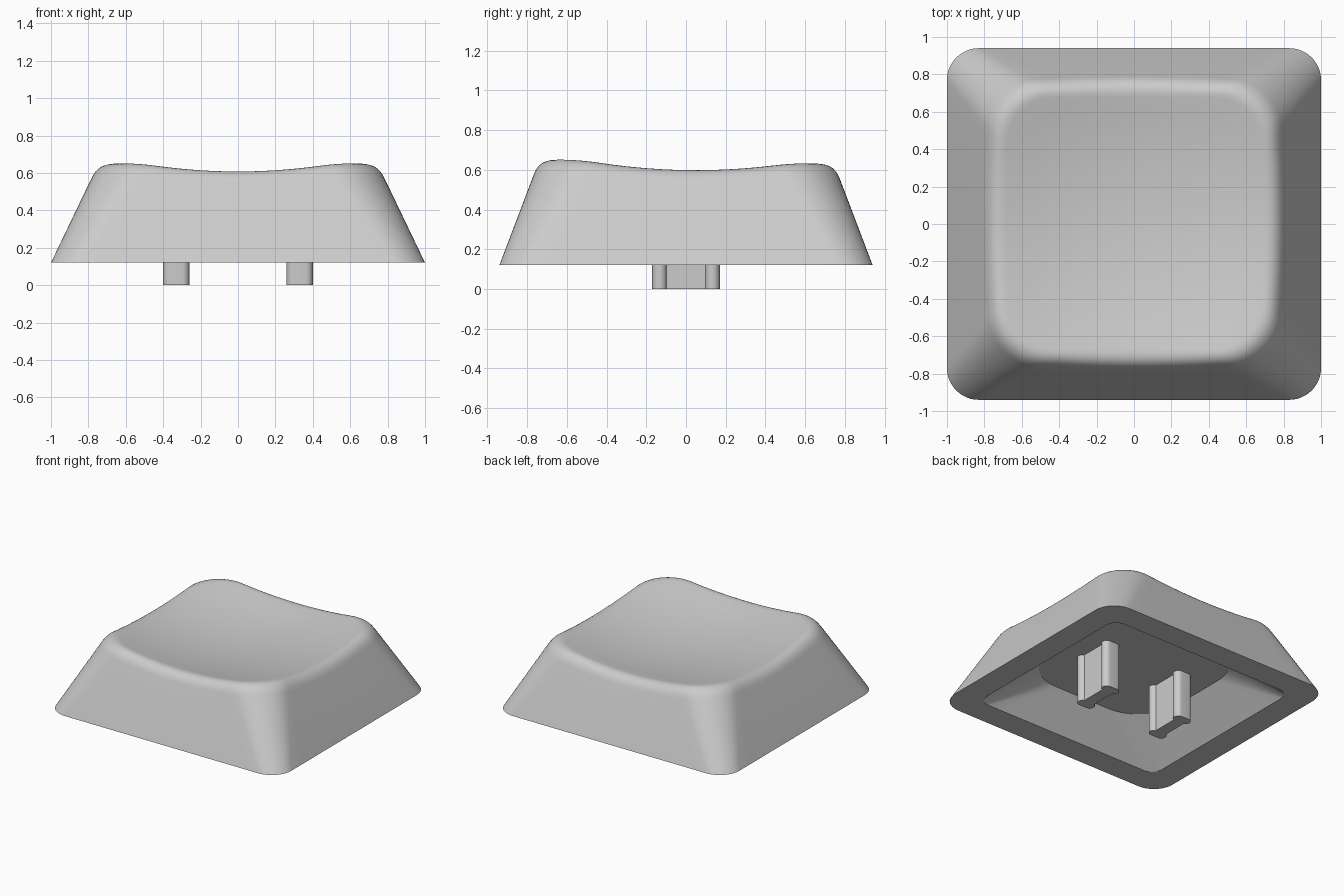
import bpy, bmesh, math

cube = bpy.data.objects.get("Cube")
if cube:
    bpy.data.objects.remove(cube, do_unlink=True)

mat = bpy.data.materials.new("light_grey_plastic")
mat.use_nodes = True
GREY = (0.6, 0.6, 0.6, 1)
mat.diffuse_color = GREY
mat.node_tree.nodes["Principled BSDF"].inputs["Base Color"].default_value = GREY

BASE_Z, CEILING_Z, EDGE = 0.12, 0.37, 0.08
ARC, SIDE = 12, 14


def rounded_rect(hx, hy, r):
    """Rounded rectangle outline with evenly split corners and sides."""
    arcs = []
    for k, (sx, sy) in enumerate([(1, 1), (-1, 1), (-1, -1), (1, -1)]):
        arcs.append([(sx * (hx - r) + r * math.cos((k + i / ARC) * math.pi / 2),
                      sy * (hy - r) + r * math.sin((k + i / ARC) * math.pi / 2))
                     for i in range(ARC + 1)])
    pts = []
    for k, arc in enumerate(arcs):
        (ax, ay), (bx, by) = arc[-1], arcs[(k + 1) % 4][0]
        pts += arc
        pts += [(ax + (bx - ax) * i / SIDE, ay + (by - ay) * i / SIDE)
                for i in range(1, SIDE)]
    return pts


def flat_ring(hx, hy, r, z):
    return [(x, y, z) for x, y in rounded_rect(hx, hy, r)]


def dish(x, y):
    """Scooped top, slightly higher at the front."""
    return 0.518 + 0.165 * (x * x + y * y) - 0.018 * y


def finish(name, bm):
    bmesh.ops.recalc_face_normals(bm, faces=bm.faces)
    mesh = bpy.data.meshes.new(name)
    bm.to_mesh(mesh)
    bm.free()
    mesh.materials.append(mat)
    obj = bpy.data.objects.new(name, mesh)
    bpy.context.collection.objects.link(obj)
    bpy.ops.object.select_all(action="DESELECT")
    obj.select_set(True)
    bpy.context.view_layer.objects.active = obj
    bpy.ops.object.shade_smooth_by_angle(angle=math.radians(32))
    return obj


# Outer wall lines, running from the base outline to the top outline
low = flat_ring(1, 0.94, 0.17, BASE_Z)
high = flat_ring(0.76, 0.75, 0.27, 0.62)


def wall_point(a, b, z):
    t = (z - a[2]) / (b[2] - a[2])
    return tuple(p + (q - p) * t for p, q in zip(a, b))


# Rounded edge between the wall and the dish
STEPS = 7
edge_rings = [[] for _ in range(STEPS + 1)]
for a, b in zip(low, high):
    corner = b
    for _ in range(12):
        corner = wall_point(a, b, dish(corner[0], corner[1]))
    below = wall_point(a, b, corner[2] - EDGE)
    s = 1 - EDGE / math.hypot(corner[0], corner[1])
    x, y = corner[0] * s, corner[1] * s
    inside = (x, y, dish(x, y))
    for i, ring in enumerate(edge_rings):
        t = i / STEPS
        ring.append(tuple((1 - t) ** 2 * p + 2 * t * (1 - t) * q + t * t * r
                          for p, q, r in zip(below, corner, inside)))

# Key shell: cavity, bottom rim, walls, rounded edge and dish
rings = [flat_ring(0.58, 0.57, 0.34, CEILING_Z),
         flat_ring(0.805, 0.745, 0.09, BASE_Z), low] + edge_rings
DISH_STEPS = 8
for i in range(DISH_STEPS - 1, 0, -1):
    s = i / DISH_STEPS
    rings.append([(x * s, y * s, dish(x * s, y * s)) for x, y, _ in edge_rings[-1]])

bm = bmesh.new()
loops = [[bm.verts.new(p) for p in ring] for ring in rings]
n = len(low)
for a, b in zip(loops, loops[1:]):
    for i in range(n):
        j = (i + 1) % n
        bm.faces.new((a[i], a[j], b[j], b[i]))
bm.faces.new(loops[0])
centre = bm.verts.new((0, 0, dish(0, 0)))
for i in range(n):
    bm.faces.new((loops[-1][i], loops[-1][(i + 1) % n], centre))
finish("key_shell", bm)

# Two mounting prongs with a thin web and rounded ends
quarter = []
for i in range(13):
    ang = math.radians(-71 + 161 * i / 12)
    quarter.append((0.033 + 0.037 * math.cos(ang), 0.133 + 0.037 * math.sin(ang)))
half = quarter + [(-x, y) for x, y in reversed(quarter)]
outline = half + [(-x, -y) for x, y in half]

for name, px in (("left_prong", 0.33), ("right_prong", -0.33)):
    bm = bmesh.new()
    face = bm.faces.new([bm.verts.new((px + x, y, 0)) for x, y in outline])
    top = bmesh.ops.extrude_face_region(bm, geom=[face], use_keep_orig=True)
    verts = [v for v in top["geom"] if isinstance(v, bmesh.types.BMVert)]
    bmesh.ops.translate(bm, verts=verts, vec=(0, 0, CEILING_Z + 0.02))
    finish(name, bm)
